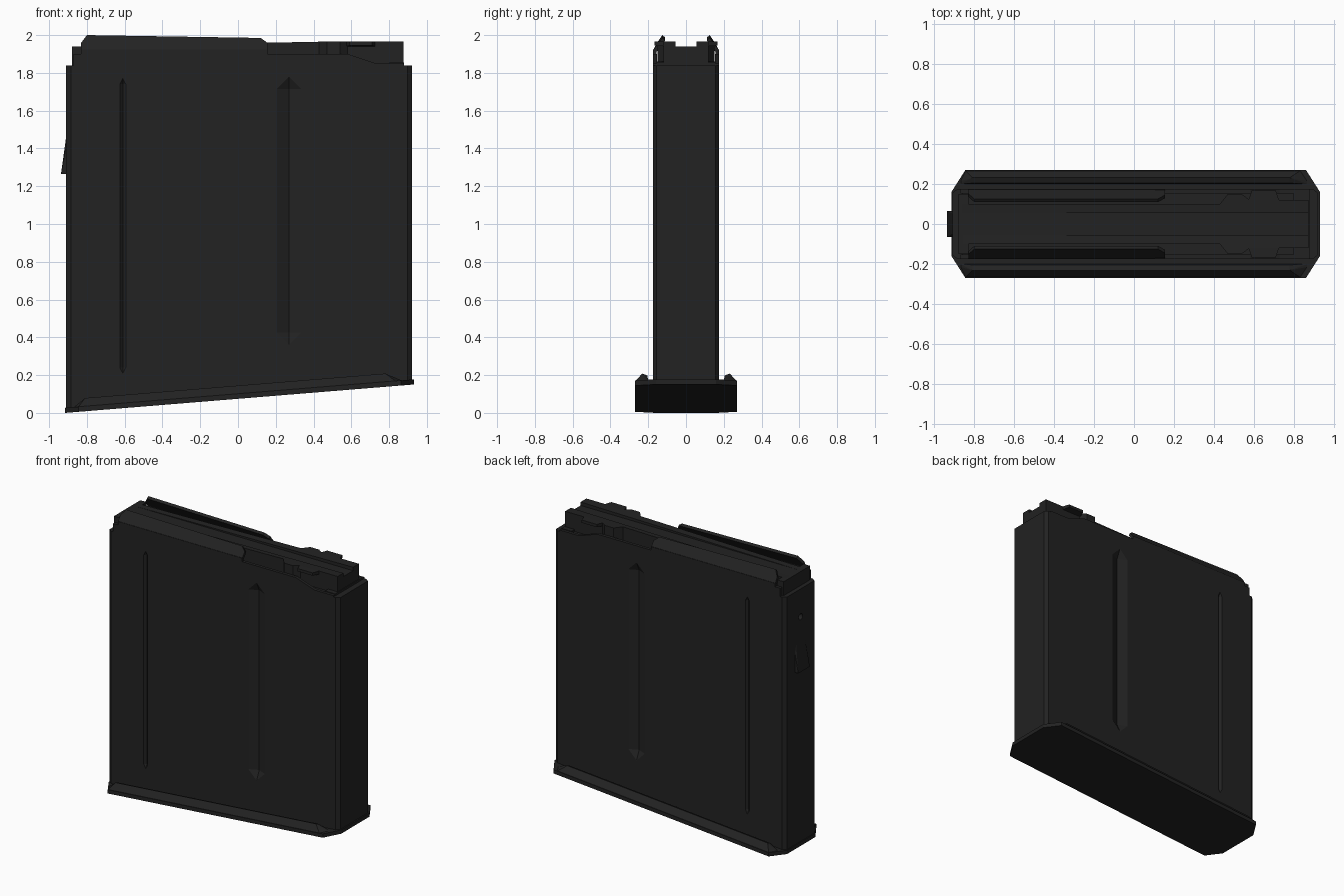
import bpy, bmesh, math
from mathutils import Vector

if "Cube" in bpy.data.objects:
    bpy.data.objects.remove(bpy.data.objects["Cube"])

mat = bpy.data.materials.new("matte_black")
mat.diffuse_color = (0.016, 0.016, 0.016, 1)
mat.use_nodes = True
mat.node_tree.nodes["Principled BSDF"].inputs["Base Color"].default_value = mat.diffuse_color
SLOPE = 0.0815


def rise(x):
    """Height of the slanted underside at x."""
    return SLOPE * (x + 0.915)


def finish(name, bm):
    bmesh.ops.recalc_face_normals(bm, faces=bm.faces)
    me = bpy.data.meshes.new(name)
    bm.to_mesh(me)
    bm.free()
    me.materials.append(mat)
    ob = bpy.data.objects.new(name, me)
    bpy.context.collection.objects.link(ob)
    return ob


def prism(name, bottom, top):
    """Solid between two matching rings of points."""
    bm = bmesh.new()
    a = [bm.verts.new(p) for p in bottom]
    b = [bm.verts.new(p) for p in top]
    bm.faces.new(a)
    bm.faces.new(b)
    for i in range(len(a)):
        j = (i + 1) % len(a)
        bm.faces.new((a[i], a[j], b[j], b[i]))
    return finish(name, bm)


def hull(name, pts):
    bm = bmesh.new()
    for p in pts:
        bm.verts.new(p)
    bmesh.ops.convex_hull(bm, input=bm.verts)
    return finish(name, bm)


def box(name, x0, x1, y0, y1, z0, z1):
    return hull(name, [(x, y, z) for x in (x0, x1) for y in (y0, y1) for z in (z0, z1)])


def octagon(x0, x1, y, cx, cy):
    return [(x0, -y + cy), (x0 + cx, -y), (x1 - cx, -y), (x1, -y + cy),
            (x1, y - cy), (x1 - cx, y), (x0 + cx, y), (x0, y - cy)]


def cut(ob, cutter):
    mod = ob.modifiers.new("cut", 'BOOLEAN')
    mod.object, mod.solver = cutter, 'EXACT'
    dg = bpy.context.evaluated_depsgraph_get()
    me = bpy.data.meshes.new_from_object(ob.evaluated_get(dg))
    ob.modifiers.clear()
    ob.data = me
    bpy.data.objects.remove(cutter)


# main box with a slanted bottom
ring = octagon(-0.91, 0.922, 0.175, 0.025, 0.02)
body = prism("body", [(x, y, rise(x) + 0.015) for x, y in ring], [(x, y, 1.84) for x, y in ring])

# pressed grooves with pointed ends on both sides
for s in (-1, 1):
    for x, w, z0, z1, e, d in ((0.27, 0.065, 0.36, 1.78, 0.065, 0.03),
                               (-0.61, 0.016, 0.21, 1.77, 0.03, 0.015)):
        rim = [(x, z0), (x - w, z0 + e), (x + w, z0 + e),
               (x - w, z1 - e), (x + w, z1 - e), (x, z1)]
        pts = [(px, s * y, pz) for px, pz in rim for y in (0.175, 0.2)]
        pts += [(x, s * (0.175 - d), z) for z in (z0 + e, z1 - e)]
        cut(body, hull("groove_cutter", pts))

# round hole in the rear wall
circle = [(0.022 * math.cos(t * math.pi / 6), 1.64 + 0.022 * math.sin(t * math.pi / 6)) for t in range(12)]
cut(body, prism("hole_cutter", [(-0.95, y, z) for y, z in circle], [(-0.87, y, z) for y, z in circle]))

# catch wedge on the rear wall
hull("rear_catch", [(-0.90, y, z) for y in (-0.065, 0.065) for z in (1.265, 1.46)]
     + [(-0.937, y, 1.265) for y in (-0.065, 0.065)]
     + [(-0.91, y, 1.46) for y in (-0.05, 0.05)])

# slanted floor plate
ring = octagon(-0.915, 0.932, 0.27, 0.07, 0.11)
prism("floor_plate", [(x, y, rise(x)) for x, y in ring],
      [(x, y, rise(x) + 0.027) for x, y in ring])

# bevelled rails along the floor plate
for s in (-1, 1):
    pts = []
    for xo, xr, xi in ((-0.845, -0.81, -0.87), (0.835, 0.78, 0.87)):
        pts += [(xo, s * 0.268, rise(xo) + 0.025), (xr, s * 0.232, rise(xr) + 0.07),
                (xr, s * 0.205, rise(xr) + 0.06), (xi, s * 0.215, rise(xi) + 0.025),
                (xi, s * 0.2, rise(xi) + 0.025)]
    hull("floor_rail", pts)

# follower block, with jogged sides
half = [(-0.86, 0.10), (0.43, 0.10), (0.47, 0.15), (0.54, 0.15), (0.58, 0.12), (0.875, 0.12)]
for s in (-1, 1):
    outline = [(-0.86, 0.055)] + half + [(0.875, 0.055)]
    ramp = lambda x: 1.94 if x < -0.8 else 1.965
    prism("follower_side", [(x, s * y, 1.83) for x, y in outline],
          [(x, s * y, ramp(x)) for x, y in outline])
box("follower_middle", -0.86, 0.875, -0.056, 0.056, 1.83, 1.94)
box("rear_lip", -0.88, -0.83, -0.15, 0.15, 1.83, 1.94)
box("front_step", 0.80, 0.88, -0.155, 0.155, 1.83, 1.855)

for s in (-1, 1):
    # low upper wall with its sloped front end
    wall = [(-0.87, 1.83), (0.88, 1.83), (0.88, 1.85), (0.73, 1.85), (0.58, 1.9), (-0.87, 1.9)]
    prism("upper_wall", [(x, s * 0.153, z) for x, z in wall], [(x, s * 0.175, z) for x, z in wall])
    # shoulder between follower and upper wall
    box("shoulder", -0.86, 0.6, s * 0.09, s * 0.155, 1.83, 1.86)
    # feed lip: upright part, then a strip leaning inward
    box("feed_lip_base", -0.83, 0.155, s * 0.157, s * 0.175, 1.89, 1.925)
    outer = [(-0.83, 0.175, 1.92), (-0.83, 0.152, 1.96), (-0.80, 0.126, 2.0),
             (0.12, 0.126, 1.985), (0.155, 0.145, 1.96), (0.155, 0.175, 1.92)]
    prism("feed_lip", [(x, s * y, z) for x, y, z in outer],
          [(x, s * (y - 0.016), z - 0.012) for x, y, z in outer])
    # small tab beside the follower
    hull("side_tab", [(x, s * 0.11, z) for x in (0.57, 0.73) for z in (1.94, 1.965)]
         + [(x, s * 0.168, z) for x in (0.59, 0.71) for z in (1.945, 1.965)])
